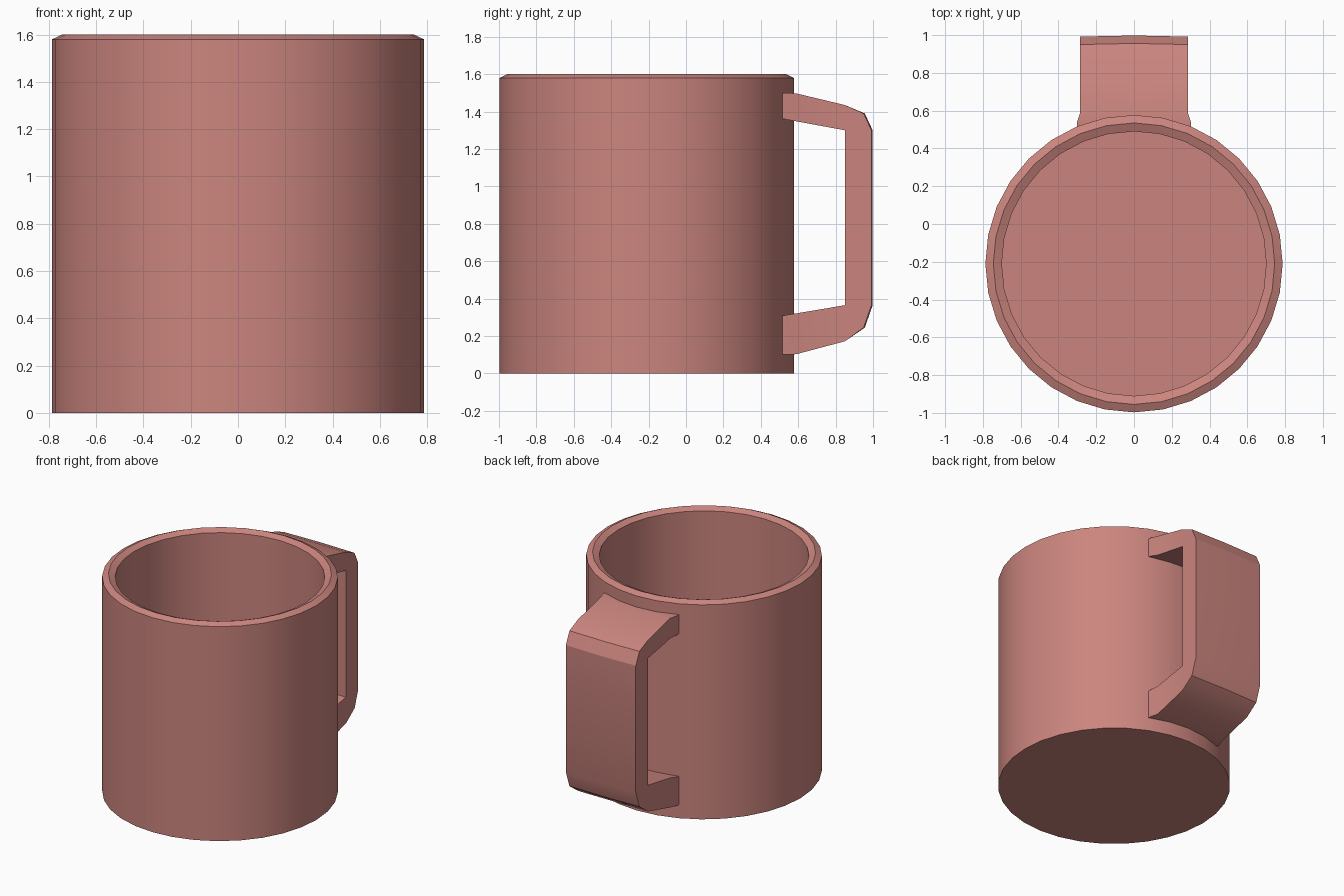
import bpy, bmesh, math

if "Cube" in bpy.data.objects:
    bpy.data.objects.remove(bpy.data.objects["Cube"])

clay = bpy.data.materials.new("salmon clay")
clay.diffuse_color = (0.60, 0.235, 0.21, 1)
clay.use_nodes = True
clay.node_tree.nodes["Principled BSDF"].inputs["Base Color"].default_value = clay.diffuse_color
CY, SIDES = -0.21, 32


def finish(name, bm):
    bmesh.ops.recalc_face_normals(bm, faces=bm.faces)
    mesh = bpy.data.meshes.new(name)
    bm.to_mesh(mesh)
    bm.free()
    mesh.materials.append(clay)
    obj = bpy.data.objects.new(name, mesh)
    bpy.context.collection.objects.link(obj)
    bpy.ops.object.select_all(action='DESELECT')
    obj.select_set(True)
    bpy.context.view_layer.objects.active = obj
    bpy.ops.object.shade_smooth_by_angle(angle=math.radians(22))
    return obj


# Cup: lathed wall with bevelled rim, closed outside and inside bottoms
bm = bmesh.new()
profile = [(0.787, 0), (0.787, 1.58), (0.745, 1.6), (0.70, 1.58), (0.70, 0.09)]
rings = []
for r, z in profile:
    rings.append([bm.verts.new((r * math.cos(2 * math.pi * i / SIDES),
                                CY + r * math.sin(2 * math.pi * i / SIDES), z))
                  for i in range(SIDES)])
for a, b in zip(rings, rings[1:]):
    for i in range(SIDES):
        j = (i + 1) % SIDES
        bm.faces.new((a[i], a[j], b[j], b[i]))
bm.faces.new(rings[0])
bm.faces.new(rings[-1])
finish("cup", bm)

# Handle: paired outer and inner (y, z) points, swept across the width
outer = [(0.51, 1.50), (0.535, 1.50), (0.59, 1.497), (0.85, 1.435), (0.95, 1.39), (0.992, 1.30),
         (0.992, 0.365), (0.95, 0.245), (0.85, 0.172), (0.59, 0.103), (0.535, 0.10), (0.51, 0.10)]
inner = [(0.51, 1.363), (0.535, 1.358), (0.59, 1.348), (0.85, 1.30), (0.85, 1.30), (0.85, 1.30),
         (0.85, 0.365), (0.85, 0.365), (0.85, 0.365), (0.59, 0.321), (0.535, 0.312), (0.51, 0.308)]


def half_width(y):
    # the handle flares slightly where it meets the cup
    return 0.303 if y < 0.54 else 0.285


bm = bmesh.new()
columns = []
for s in (-1, 0, 1):
    bow = 0.006 if s == 0 else 0
    columns.append(([bm.verts.new((s * half_width(y), y + (bow if y > 0.9 else 0), z)) for y, z in outer],
                    [bm.verts.new((s * half_width(y), y, z)) for y, z in inner]))
n = len(outer)
for k in range(2):
    (o1, i1), (o2, i2) = columns[k], columns[k + 1]
    for j in range(n - 1):
        bm.faces.new((o1[j], o1[j + 1], o2[j + 1], o2[j]))
        bm.faces.new((i1[j], i2[j], i2[j + 1], i1[j + 1]))
    for j in (0, n - 1):
        bm.faces.new((o1[j], o2[j], i2[j], i1[j]))
for o, i in (columns[0], columns[2]):
    for j in range(n - 1):
        bm.faces.new((o[j], i[j], i[j + 1], o[j + 1]))
bmesh.ops.remove_doubles(bm, verts=bm.verts, dist=0.0005)
finish("handle", bm)
